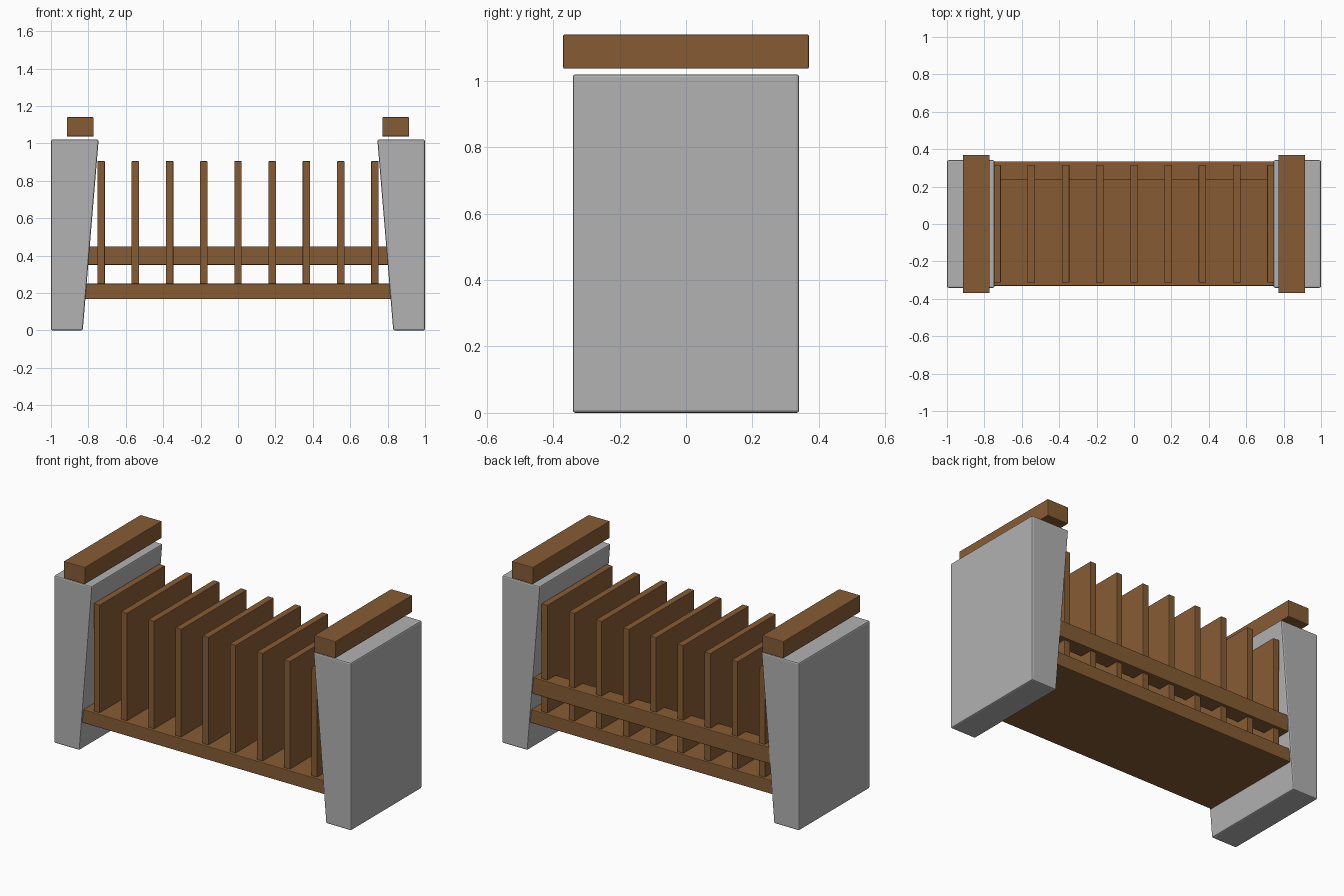
import bpy
import bmesh

cube = bpy.data.objects.get("Cube")
if cube:
    bpy.data.objects.remove(cube, do_unlink=True)


def make_material(name, rgb):
    mat = bpy.data.materials.new(name)
    mat.use_nodes = True
    mat.diffuse_color = (*rgb, 1)
    mat.node_tree.nodes["Principled BSDF"].inputs["Base Color"].default_value = (*rgb, 1)
    return mat


WOOD = make_material("brown wood", (0.24, 0.107, 0.034))
GREY = make_material("light grey", (0.445, 0.445, 0.445))


def prism(name, profile, y0, y1, mat, bevel):
    """Extrude an x-z profile from y0 to y1 and round its edges."""
    bm = bmesh.new()
    face = bm.faces.new([bm.verts.new((x, y0, z)) for x, z in profile])
    ext = bmesh.ops.extrude_face_region(bm, geom=[face])
    moved = [v for v in ext["geom"] if isinstance(v, bmesh.types.BMVert)]
    bmesh.ops.translate(bm, verts=moved, vec=(0, y1 - y0, 0))
    bmesh.ops.recalc_face_normals(bm, faces=bm.faces[:])
    mesh = bpy.data.meshes.new(name)
    bm.to_mesh(mesh)
    bm.free()
    mesh.materials.append(mat)
    obj = bpy.data.objects.new(name, mesh)
    bpy.context.collection.objects.link(obj)
    mod = obj.modifiers.new("Rounded edges", "BEVEL")
    mod.width = bevel
    mod.segments = 2
    return obj


def box(name, x0, x1, y0, y1, z0, z1, bevel=0.004):
    return prism(name, [(x0, z0), (x1, z0), (x1, z1), (x0, z1)], y0, y1, WOOD, bevel)


# Tapered end panels with a floating armrest above each
for side, s in (("left", 1), ("right", -1)):
    profile = [(s * x, z) for x, z in ((0.83, 0), (1, 0), (1, 1.02), (0.745, 1.02))]
    prism(f"{side}_end_panel", profile, -0.341, 0.341, GREY, 0.008)
    x0, x1 = sorted((s * 0.772, s * 0.915))
    box(f"{side}_armrest", x0, x1, -0.37, 0.37, 1.037, 1.14)

# Bottom shelf and back rail, let into the end panels
box("bottom_shelf", -0.86, 0.86, -0.331, 0.331, 0.168, 0.25)
box("back_rail", -0.84, 0.84, 0.235, 0.334, 0.35, 0.45)

# Nine evenly spaced upright dividers
for i in range(9):
    x = (i - 4) * 0.183
    box(f"divider_{i + 1}", x - 0.02, x + 0.02, -0.313, 0.316, 0.245, 0.905, 0.003)
